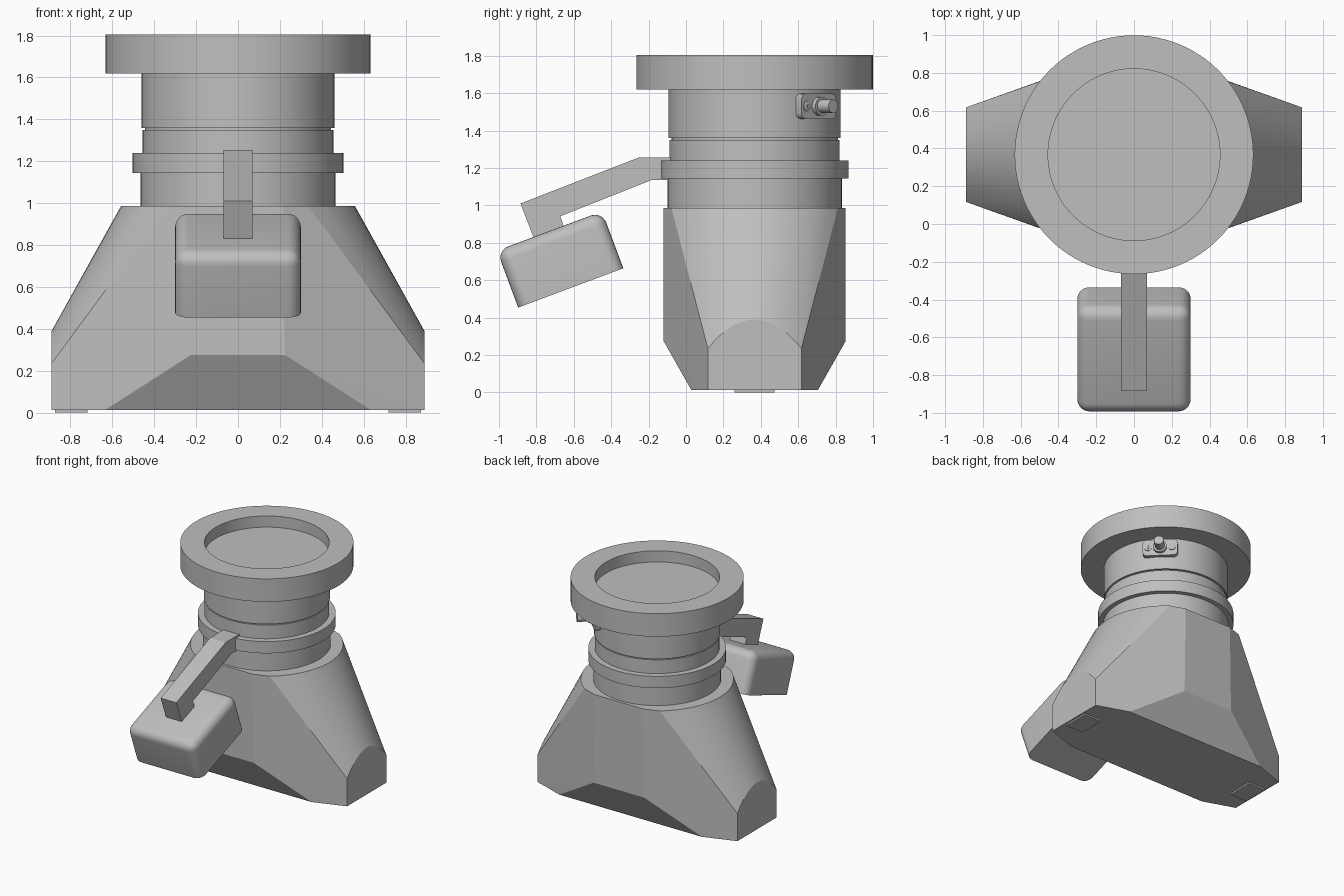
import bpy, bmesh, math
from mathutils import Matrix, Vector

old = bpy.data.objects.get("Cube")
if old:
    bpy.data.objects.remove(old)

CY = 0.367  # y of the vertical main axis

grey = bpy.data.materials.new("plain grey")
grey.use_nodes = True
grey.diffuse_color = (0.52, 0.52, 0.52, 1)
grey.node_tree.nodes["Principled BSDF"].inputs["Base Color"].default_value = (0.52, 0.52, 0.52, 1)


def finish(bm, name, angle=30, matrix=None):
    """Turn a bmesh into a named object with sharp edges kept."""
    bmesh.ops.recalc_face_normals(bm, faces=bm.faces)
    if matrix:
        bm.transform(matrix)
    mesh = bpy.data.meshes.new(name)
    bm.to_mesh(mesh)
    bm.free()
    mesh.materials.append(grey)
    obj = bpy.data.objects.new(name, mesh)
    bpy.context.collection.objects.link(obj)
    if angle:
        bpy.ops.object.select_all(action='DESELECT')
        obj.select_set(True)
        bpy.context.view_layer.objects.active = obj
        bpy.ops.object.shade_smooth_by_angle(angle=math.radians(angle))
    return obj


def lathe(name, profile, steps=96, matrix=None):
    """Spin (radius, z) points around z; the ends lie on the axis."""
    bm = bmesh.new()
    verts = [bm.verts.new((r, 0, z)) for r, z in profile]
    edges = [bm.edges.new(p) for p in zip(verts, verts[1:])]
    bmesh.ops.spin(bm, geom=verts + edges, axis=(0, 0, 1), cent=(0, 0, 0),
                   angle=2 * math.pi, steps=steps, use_duplicate=False)
    bmesh.ops.remove_doubles(bm, verts=bm.verts, dist=1e-4)
    return finish(bm, name, matrix=matrix)


def box(name, size, matrix, round_edges=None, radius=0.0, segments=6):
    bm = bmesh.new()
    bmesh.ops.create_cube(bm, size=1, matrix=Matrix.Diagonal((*size, 1)))
    if round_edges:
        edges = [e for e in bm.edges if round_edges(e)]
        bmesh.ops.bevel(bm, geom=edges, offset=radius, segments=segments,
                        profile=0.5, affect='EDGES')
    return finish(bm, name, angle=30 if round_edges else 0, matrix=matrix)


axis = Matrix.Translation((0, CY, 0))

# Neck, collar and flanged cap with a shallow dish
lathe("neck", [(0, 0.95), (0.466, 0.95), (0.466, 1.15), (0.455, 1.15), (0.455, 1.35),
               (0.445, 1.35), (0.445, 1.36), (0.46, 1.36), (0.46, 1.63), (0, 1.63)],
      matrix=axis)
lathe("collar", [(0, 1.145), (0.503, 1.145), (0.503, 1.24), (0, 1.24)], matrix=axis)
lathe("cap", [(0, 1.62), (0.632, 1.62), (0.632, 1.805), (0.455, 1.805),
              (0.455, 1.715), (0, 1.715)], matrix=axis)

# Faceted body: hull of one quarter's corners, mirrored both ways
quarter = [(0.215, 0.487, 0.987), (0.225, 0.487, 0.275),
           (0.635, 0.338, 0.012), (0.89, 0.25, 0.012)]
for i in range(9):
    t = i / 8
    a = t * math.radians(53)
    quarter.append((0.558 * math.cos(a), 0.558 * math.sin(a), 0.987))
    quarter.append((0.89, 0.25 * t, 0.235 + 0.155 * (1 - t * t)))
bm = bmesh.new()
for sx in (-1, 1):
    for sy in (-1, 1):
        for x, y, z in quarter:
            bm.verts.new((sx * x, sy * y, z))
bmesh.ops.remove_doubles(bm, verts=bm.verts, dist=1e-4)
hull = bmesh.ops.convex_hull(bm, input=bm.verts)
spare = {v for v in hull["geom_interior"] + hull["geom_unused"]
         if isinstance(v, bmesh.types.BMVert) and v.is_valid}
bmesh.ops.delete(bm, geom=list(spare), context='VERTS')
bmesh.ops.dissolve_limit(bm, angle_limit=math.radians(1), verts=bm.verts, edges=bm.edges)
finish(bm, "body", angle=18, matrix=axis)

# Feet
for side, sx in (("left", 1), ("right", -1)):
    box(side + "_foot", (0.155, 0.215, 0.03), Matrix.Translation((sx * 0.797, CY, 0.015)))

# Bent arm: side profile extruded across x
profile = [(0.0, 1.255), (-0.255, 1.255), (-0.885, 1.01), (-0.81, 0.815),
           (-0.65, 0.875), (-0.672, 0.942), (-0.185, 1.135), (0.0, 1.135)]
bm = bmesh.new()
face = bm.faces.new([bm.verts.new((-0.07, y, z)) for y, z in profile])
side = bmesh.ops.extrude_face_region(bm, geom=[face])
bmesh.ops.translate(bm, vec=(0.14, 0, 0),
                    verts=[g for g in side["geom"] if isinstance(g, bmesh.types.BMVert)])
finish(bm, "arm", angle=0)

# Tilted block with a rounded top and corners and a sharp underside
tilt = Matrix.Translation((0, -0.673, 0.711)) @ Matrix.Rotation(math.radians(20.5), 4, 'X')
box("tilted_block", (0.6, 0.6, 0.325), tilt,
    lambda e: max(v.co.z for v in e.verts) > 0, radius=0.065)

# Connector on the neck: z points outward, x runs sideways
out = Vector((1, 1, 0)).normalized()
along = Vector((-1, 1, 0)).normalized()
frame = Matrix((along, Vector((0, 0, 1)), out)).transposed().to_4x4()
frame = Matrix.Translation(Vector((0, CY, 1.53)) + out * 0.46) @ frame
box("connector_plate", (0.26, 0.135, 0.05), frame,
    lambda e: abs(e.verts[0].co.z - e.verts[1].co.z) > 0.01, radius=0.03, segments=4)
lathe("connector_socket", [(0, 0), (0.05, 0), (0.05, 0.05), (0.036, 0.05),
                           (0.036, 0.135), (0, 0.135)], 32, frame)
for name, s in (("left", 1), ("right", -1)):
    spot = frame @ Matrix.Translation((s * 0.09, 0, 0))
    lathe(name + "_screw", [(0, 0), (0.027, 0), (0.027, 0.03), (0.02, 0.034), (0, 0.034)],
          24, spot)
    for turn in (0, 90):
        box(name + "_screw_cross", (0.026, 0.006, 0.004),
            spot @ Matrix.Translation((0, 0, 0.035)) @ Matrix.Rotation(math.radians(turn), 4, 'Z'))
